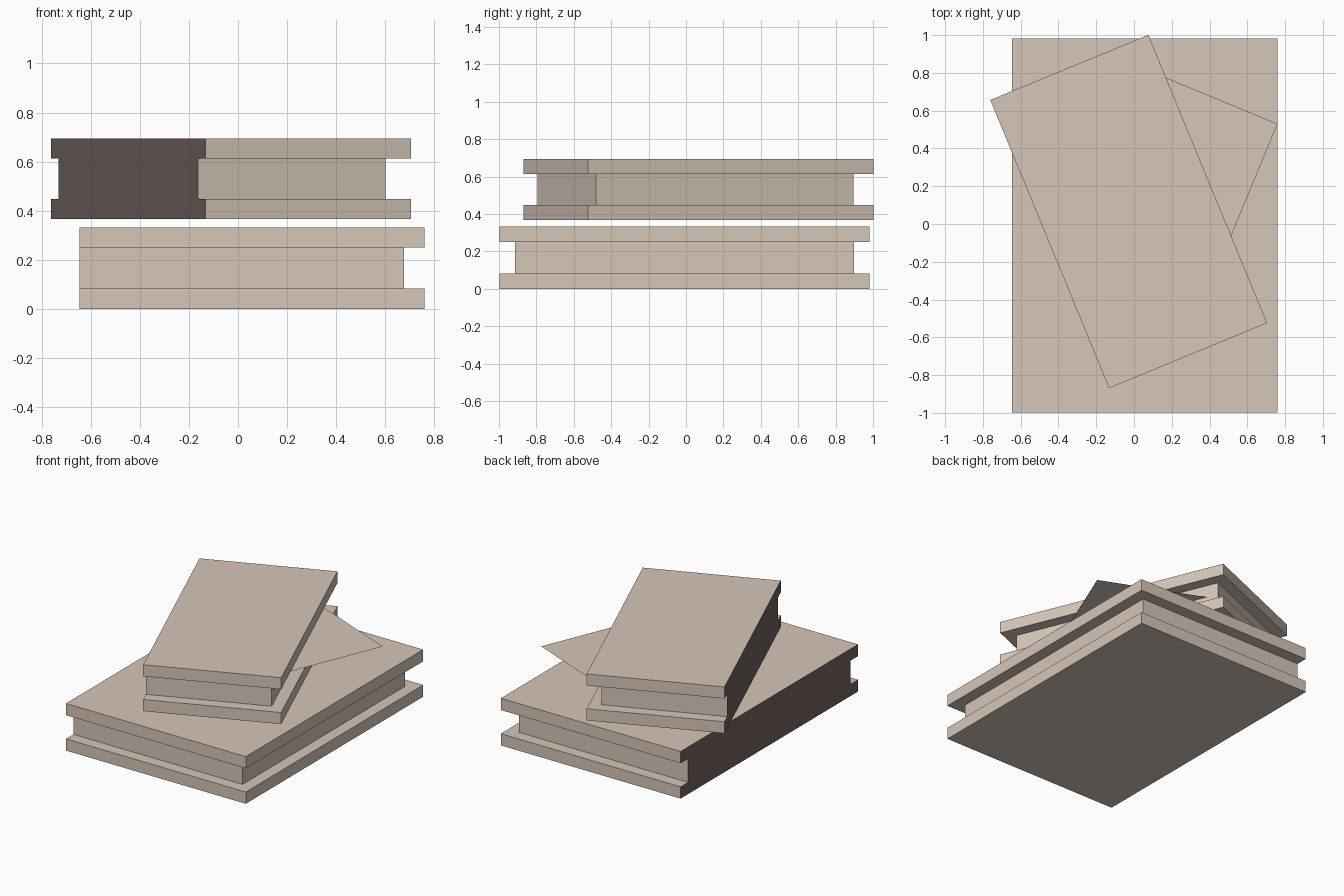
import bpy, bmesh, math
from mathutils import Matrix, Vector

cube = bpy.data.objects.get("Cube")
if cube:
    bpy.data.objects.remove(cube, do_unlink=True)


def material(name, rgb):
    mat = bpy.data.materials.new(name)
    mat.use_nodes = True
    color = (*rgb, 1)
    mat.diffuse_color = color
    mat.node_tree.nodes["Principled BSDF"].inputs["Base Color"].default_value = color
    return mat


paper = material("warm_tan", (0.67, 0.57, 0.49))
leather = material("dark_brown", (0.17, 0.125, 0.115))


def finish(name, bm, location, angle, materials):
    mesh = bpy.data.meshes.new(name)
    bm.to_mesh(mesh)
    bm.free()
    for mat in materials:
        mesh.materials.append(mat)
    obj = bpy.data.objects.new(name, mesh)
    obj.location = location
    obj.rotation_euler.z = math.radians(angle)
    bpy.context.collection.objects.link(obj)
    return obj


def add_box(bm, low, high):
    low, high = Vector(low), Vector(high)
    bmesh.ops.create_cube(
        bm, size=1,
        matrix=Matrix.Translation((low + high) / 2) @ Matrix.Diagonal((*(high - low), 1)))


def book(name, width, length, height, cover, inset, location, angle):
    """Two covers around a recessed page block that is flush at the spine."""
    bm = bmesh.new()
    w, l = width / 2, length / 2
    add_box(bm, (-w, -l, 0), (w, l, cover))
    add_box(bm, (-w, -l, height - cover), (w, l, height))
    add_box(bm, (-w, inset - l, cover), (w - inset, l - inset, height - cover))
    # Dark spine on the bound side
    bm.normal_update()
    for face in bm.faces:
        face.material_index = int(face.normal.x < -0.9)
    return finish(name, bm, location, angle, (paper, leather))


book("lower_book", 1.405, 1.98, 0.333, 0.083, 0.083, (0.057, -0.008, 0), 0)
book("upper_book", 0.905, 1.65, 0.328, 0.082, 0.08, (-0.028, 0.066, 0.367), 22.4)

# Loose sheet slipped between the pages; its origin is the exposed corner
bm = bmesh.new()
corners = [(-0.8, -0.85), (0, -0.85), (0, 0), (-0.8, 0)]
bm.faces.new([bm.verts.new((x, y, 0)) for x, y in corners])
finish("loose_sheet", bm, (0.76, 0.53, 0.527), -22.5, (paper,))
